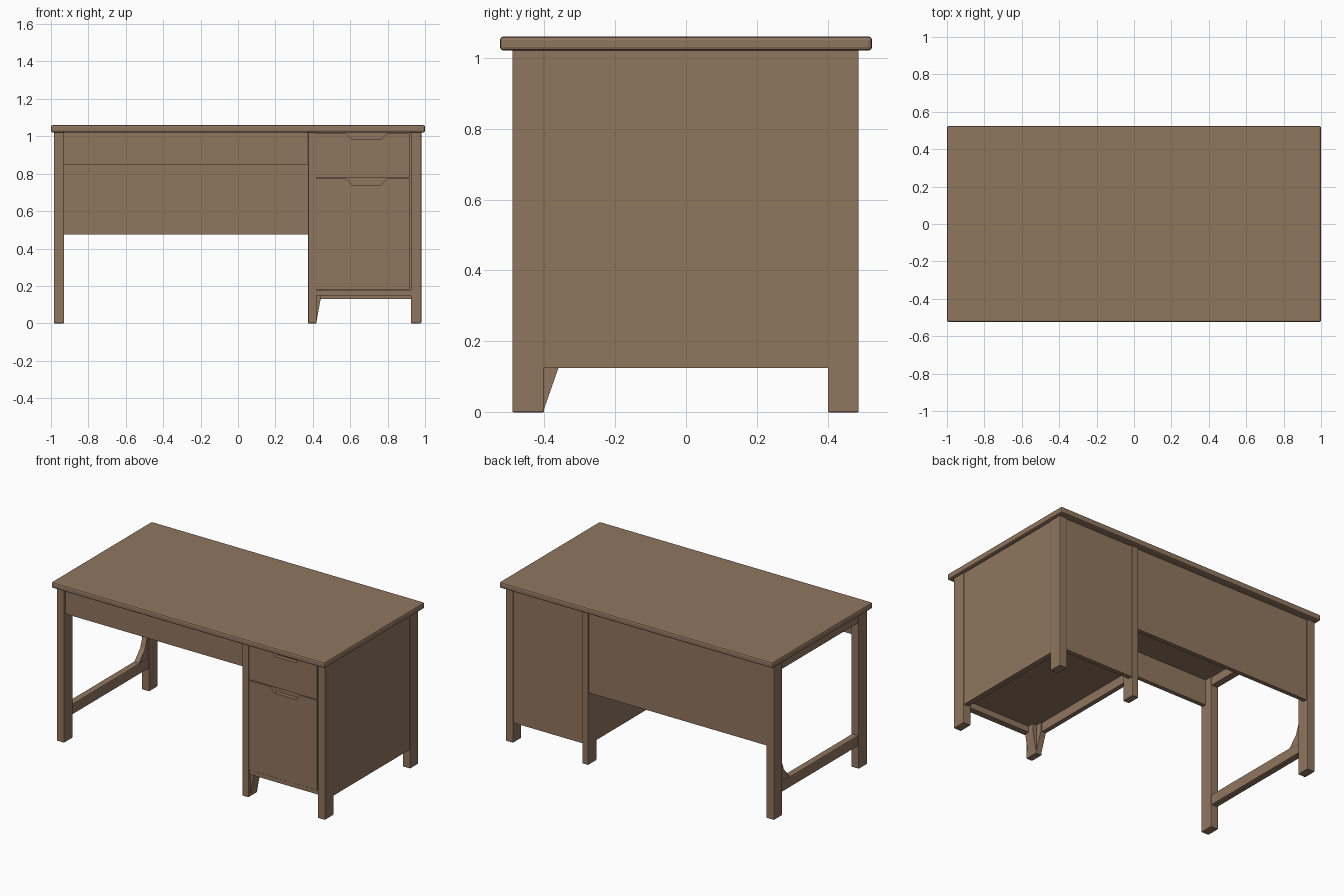
import bpy, bmesh
from mathutils import Vector

if "Cube" in bpy.data.objects:
    bpy.data.objects.remove(bpy.data.objects["Cube"])

wood = bpy.data.materials.new("brown wood")
wood.diffuse_color = (0.28, 0.18, 0.117, 1)
wood.use_nodes = True
wood.node_tree.nodes["Principled BSDF"].inputs["Base Color"].default_value = wood.diffuse_color


def finish(name, bm, bevel=0.0):
    bmesh.ops.recalc_face_normals(bm, faces=bm.faces)
    me = bpy.data.meshes.new(name)
    bm.to_mesh(me)
    bm.free()
    me.materials.append(wood)
    ob = bpy.data.objects.new(name, me)
    bpy.context.collection.objects.link(ob)
    if bevel:
        m = ob.modifiers.new("soft edges", 'BEVEL')
        m.width = bevel
        m.segments = 2
        m.limit_method = 'ANGLE'
    return ob


def box(name, x, y, z, bevel=0.0):
    bm = bmesh.new()
    bmesh.ops.create_cube(bm, size=1)
    for v in bm.verts:
        v.co = Vector([(r[0] + r[1]) / 2 + c * (r[1] - r[0])
                       for r, c in zip((x, y, z), v.co)])
    return finish(name, bm, bevel)


def prism(name, pts, axis, a, b, bevel=0.0):
    """Extrude a profile along x (points are y,z) or along y (points are x,z)."""
    bm = bmesh.new()
    co = lambda p, t: (t, p[0], p[1]) if axis == 'x' else (p[0], t, p[1])
    f = bm.faces.new([bm.verts.new(co(p, a)) for p in pts])
    ext = bmesh.ops.extrude_face_region(bm, geom=[f])
    d = Vector((b - a, 0, 0)) if axis == 'x' else Vector((0, b - a, 0))
    bmesh.ops.translate(bm, vec=d, verts=[g for g in ext['geom'] if isinstance(g, bmesh.types.BMVert)])
    return finish(name, bm, bevel)


# Table top
box("table_top", (-1, 1), (-0.525, 0.525), (1.02, 1.06), 0.01)

# Legs: outer left, middle, outer right, front and back
for name, x in (("left", (-0.985, -0.93)), ("middle", (0.375, 0.42)), ("right", (0.925, 0.98))):
    for end, y in (("front", (-0.49, -0.40)), ("back", (0.40, 0.487))):
        box(f"{name}_{end}_leg", x, y, (0, 1.03), 0.004)

# Tapered brace inside the middle front leg
prism("middle_leg_brace", [(-0.41, 0.01), (-0.40, 0.01), (-0.358, 0.13), (-0.358, 0.2), (-0.41, 0.2)],
      'x', 0.38, 0.418)
prism("middle_leg_side_taper", [(0.41, 0.01), (0.42, 0.01), (0.445, 0.15), (0.445, 0.2), (0.41, 0.2)],
      'y', -0.47, -0.40)

# Open left frame: stretcher, top rail and corner brace
box("left_stretcher", (-0.98, -0.935), (-0.41, 0.41), (0.15, 0.22), 0.005)
box("left_top_rail", (-0.98, -0.935), (-0.41, 0.41), (0.965, 1.03))
prism("left_corner_brace", [(0.30, 0.21), (0.41, 0.21), (0.41, 0.36), (0.395, 0.36), (0.37, 0.29)],
      'x', -0.975, -0.94)

# Front apron and back panel over the knee space
box("front_apron", (-0.94, 0.385), (-0.478, -0.45), (0.85, 1.03))
box("back_panel", (-0.94, 0.385), (0.45, 0.478), (0.475, 1.03))

# Cabinet walls, floor and rails
box("cabinet_right_side", (0.94, 0.976), (-0.42, 0.42), (0.125, 1.03))
box("cabinet_left_side", (0.38, 0.41), (-0.42, 0.42), (0.13, 1.03))
box("cabinet_back", (0.41, 0.935), (0.45, 0.48), (0.13, 1.03))
box("cabinet_floor", (0.40, 0.95), (-0.46, 0.46), (0.19, 0.21))
box("cabinet_front_backing", (0.41, 0.935), (-0.46, -0.44), (0.15, 1.03))
box("cabinet_bottom_rail", (0.41, 0.935), (-0.48, -0.45), (0.15, 0.178))


# Drawer and door fronts with a finger notch in the top edge
def front(name, z0, z1, depth):
    pts = [(0.418, z0), (0.918, z0), (0.918, z1), (0.795, z1), (0.765, z1 - depth),
           (0.61, z1 - depth), (0.58, z1), (0.418, z1)]
    prism(name, pts, 'y', -0.486, -0.455)


front("drawer_front", 0.779, 1.015, 0.032)
front("door_front", 0.182, 0.774, 0.034)
